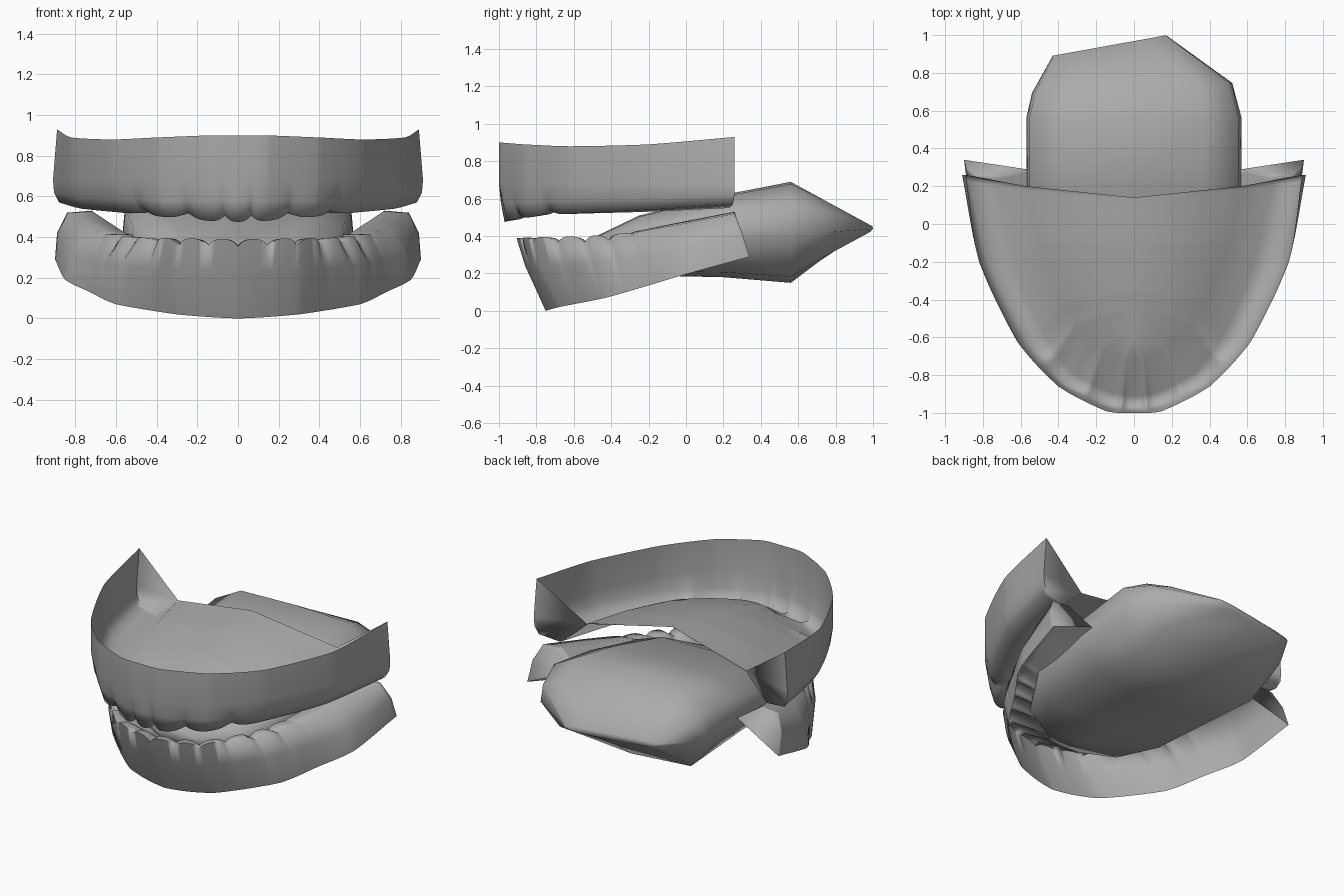
import bpy, math
from mathutils import Vector

if "Cube" in bpy.data.objects:
    bpy.data.objects.remove(bpy.data.objects["Cube"])

grey = bpy.data.materials.new("mid_grey")
grey.diffuse_color = (.41, .41, .41, 1)
grey.use_nodes = True
grey.node_tree.nodes["Principled BSDF"].inputs["Base Color"].default_value = grey.diffuse_color


def finish(name, verts, faces, angle):
    me = bpy.data.meshes.new(name)
    me.from_pydata(verts, [], faces)
    me.materials.append(grey)
    ob = bpy.data.objects.new(name, me)
    bpy.context.collection.objects.link(ob)
    bpy.ops.object.select_all(action='DESELECT')
    ob.select_set(True)
    bpy.context.view_layer.objects.active = ob
    bpy.ops.object.mode_set(mode='EDIT')
    bpy.ops.mesh.select_all(action='SELECT')
    bpy.ops.mesh.remove_doubles(threshold=0.0005)
    bpy.ops.mesh.normals_make_consistent(inside=False)
    bpy.ops.object.mode_set(mode='OBJECT')
    bpy.ops.object.shade_smooth_by_angle(angle=math.radians(angle))
    return ob


def grid(rows, closed=False):
    n, faces = len(rows[0]), []
    for r in range(len(rows) - 1):
        for i in range(n if closed else n - 1):
            j = (i + 1) % n
            faces.append((r*n + i, r*n + j, (r+1)*n + j, (r+1)*n + i))
    return [p for row in rows for p in row], faces


SUB = 16  # samples between plan points


def half_row(pts, scallop, bulge, per, phase):
    """Smooth half an arch (front centre to back), with tooth gaps fading backwards."""
    out, pts = [], [Vector(p) for p in pts]
    ext = [Vector((-pts[1].x, pts[1].y, pts[1].z))] + pts + [2 * pts[-1] - pts[-2]]
    for s in range(len(pts) - 1):
        a, b, c, d = ext[s:s + 4]
        for k in range(SUB + (s == len(pts) - 2)):
            t = k / SUB
            # Half way between straight and Catmull-Rom keeps the faceted plan
            cr = 0.5 * (2*b + (c - a)*t + (2*a - 5*b + 4*c - d)*t*t + (3*b - a - 3*c + d)*t**3)
            p = b.lerp(c, t).lerp(cr, .6)
            u = s + t
            fade = max(0, min(1, (3.2 - u) / 0.8))
            gap = (1 - abs(math.sin(math.pi * (u * per + phase)))) ** 1.5 * fade
            e = (c - b).normalized()
            p += Vector((-e.y, e.x, 0)) * bulge * gap
            p.z += scallop * gap
            out.append(p)
    out[0].x = 0
    return out


def arch(name, rows, per, phase, cap):
    full = []
    for pts, scallop, bulge in rows:
        h = half_row(pts, scallop, bulge, per, phase)
        full.append([Vector((-p.x, p.y, p.z)) for p in reversed(h[1:])] + h)
    verts, faces = grid(full)
    n = len(full[0])
    # Close the back ends of the gum
    faces.append([r*n for r in range(cap)])
    faces.append([r*n + n - 1 for r in range(cap)])
    return finish(name, verts, faces, 100)


# Upper gum, teeth and palate: (half plan, scallop height, crease depth)
arch("upper_teeth_and_palate", [
    ([(0, -1, .9), (.15, -.99, .9), (.4, -.86, .89), (.62, -.62, .88), (.82, -.2, .89), (.89, .26, .93)], 0, 0),
    ([(0, -1, .68), (.15, -.99, .68), (.4, -.86, .68), (.62, -.62, .68), (.82, -.2, .68), (.91, .26, .68)], 0, 0),
    ([(0, -.99, .58), (.15, -.97, .58), (.39, -.85, .58), (.61, -.61, .59), (.81, -.2, .6), (.905, .26, .62)], 0, .005),
    ([(0, -.97, .475), (.14, -.95, .48), (.37, -.84, .50), (.57, -.6, .52), (.77, -.2, .54), (.88, .25, .57)], .03, .015),
    ([(0, -.91, .49), (.13, -.89, .49), (.33, -.78, .51), (.49, -.56, .52), (.64, -.2, .53), (.74, .23, .55)], .025, 0),
    ([(0, -.72, .64), (.1, -.7, .64), (.24, -.6, .65), (.38, -.42, .67), (.5, -.1, .69), (.57, .2, .7)], 0, 0),
    ([(0, -.6, .67), (0, -.57, .67), (0, -.5, .69), (0, -.35, .73), (0, -.1, .78), (0, .14, .81)], 0, 0),
], 1, .5, 6)

# Lower gum, teeth and the edge of the mouth floor
arch("lower_teeth_and_gum", [
    ([(0, -.75, 0), (.3, -.68, .02), (.6, -.43, .07), (.73, -.22, .13), (.85, -.02, .19), (.9, .34, .29)], 0, 0),
    ([(0, -.86, .24), (.3, -.79, .24), (.58, -.5, .26), (.72, -.25, .29), (.83, -.03, .33), (.89, .3, .42)], 0, 0),
    ([(0, -.91, .39), (.3, -.83, .395), (.52, -.55, .4), (.66, -.28, .42), (.75, -.05, .46), (.84, .26, .52)], -.035, .015),
    ([(0, -.86, .39), (.27, -.78, .39), (.45, -.53, .395), (.55, -.3, .42), (.63, -.05, .47), (.72, .26, .53)], -.03, 0),
    ([(0, -.68, .26), (.2, -.62, .26), (.37, -.42, .28), (.47, -.22, .32), (.53, -.02, .36), (.57, .29, .43)], 0, 0),
    ([(0, -.55, .25), (.12, -.5, .25), (.25, -.35, .27), (.33, -.18, .31), (.38, 0, .36), (.43, .28, .43)], 0, 0),
], 2, 0, 5)

# Tongue: loft of sections (y, centre x, half width, top z, bottom z, skew)
rings = []
for y, cx, hw, zt, zb, skew in [
        (-.63, 0, .14, .33, .23, 0), (-.5, 0, .38, .39, .2, 0), (-.25, 0, .53, .51, .19, 0),
        (.2, 0, .57, .62, .18, 0), (.56, 0, .57, .69, .15, 0),
        (.72, -.01, .53, .6, .27, .05), (.945, -.13, .3, .46, .42, .18)]:
    h = zt - zb
    prof = [(-1, zb + .45*h), (-.97, zb + .8*h), (-.65, zt - .02*h), (0, zt), (.65, zt - .02*h),
            (.97, zb + .8*h), (1, zb + .45*h), (.75, zb + .06*h), (0, zb), (-.75, zb + .06*h)]
    rings.append([Vector((cx + a*hw, y + skew*a*hw, z)) for a, z in prof])
verts, faces = grid(rings, closed=True)
n = len(rings[0])
faces.append(list(range(n)))
faces.append(list(range(len(verts) - n, len(verts))))
finish("tongue", verts, faces, 100)
